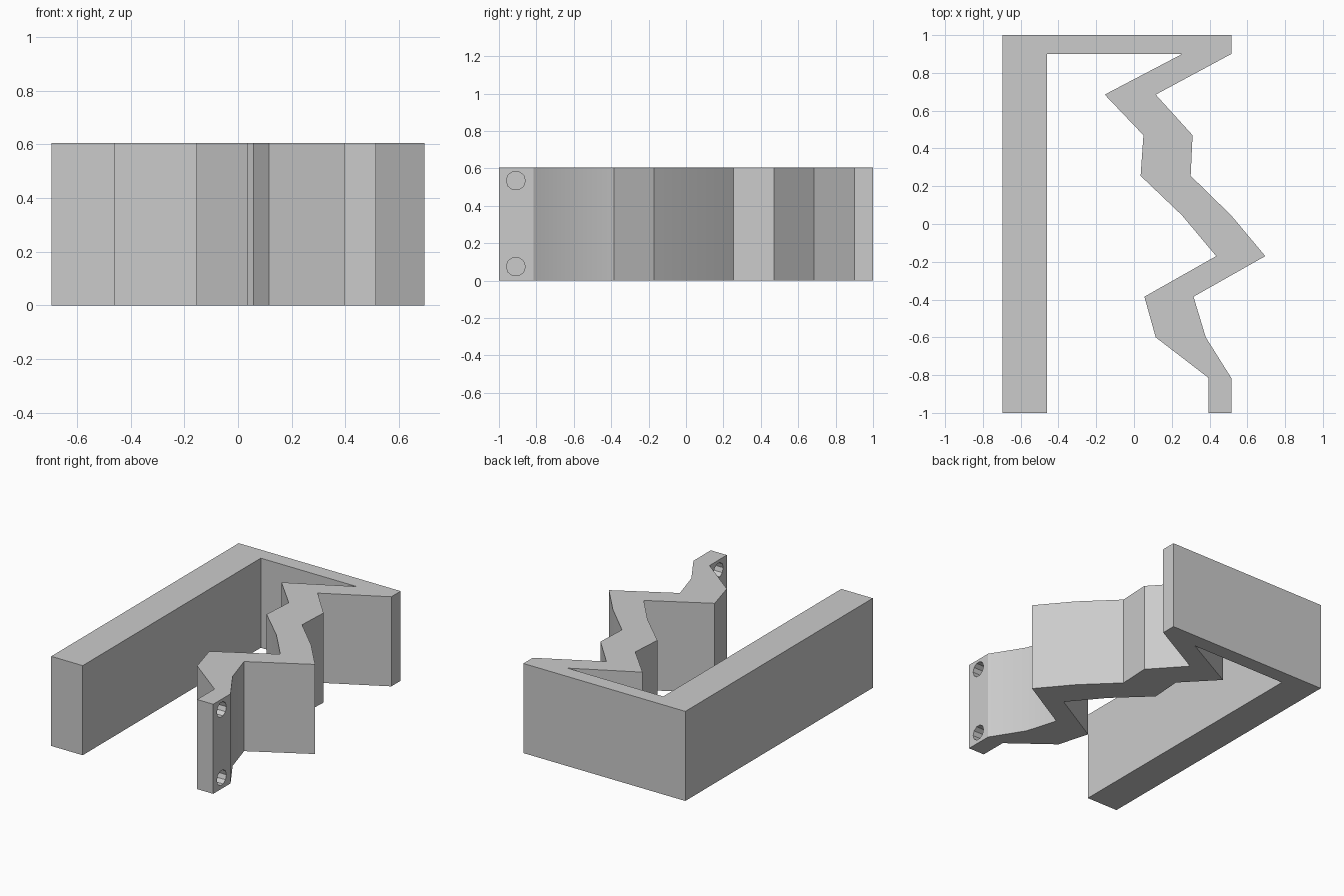
import bpy
import bmesh
import math

default = bpy.data.objects.get("Cube")
if default:
    bpy.data.objects.remove(default, do_unlink=True)

HEIGHT = 0.605

# Plain grey finish
grey = bpy.data.materials.new("grey")
grey.use_nodes = True
colour = (0.6, 0.6, 0.6, 1)
grey.diffuse_color = colour
grey.node_tree.nodes["Principled BSDF"].inputs["Base Color"].default_value = colour

# Straight wall and back bar, then the zigzag arm's outer and inner edges
wall = [(0.255, 0.9), (-0.46, 0.9), (-0.46, -1), (-0.695, -1), (-0.695, 1), (0.515, 1)]
outer = [(0.515, 0.9), (0.115, 0.685), (0.31, 0.47), (0.3, 0.255), (0.515, 0.045),
         (0.695, -0.17), (0.315, -0.385), (0.38, -0.6), (0.515, -0.815), (0.515, -1)]
inner = [(0.395, -1), (0.395, -0.815), (0.115, -0.6), (0.055, -0.385), (0.435, -0.17),
         (0.255, 0.045), (0.035, 0.255), (0.05, 0.47), (-0.155, 0.685)]


def extrude_outline(name, outline, height):
    bm = bmesh.new()
    base = bm.faces.new([bm.verts.new((x, y, 0)) for x, y in outline])
    top = bmesh.ops.extrude_face_region(bm, geom=[base])["geom"]
    bmesh.ops.translate(bm, vec=(0, 0, height),
                        verts=[v for v in top if isinstance(v, bmesh.types.BMVert)])
    bmesh.ops.recalc_face_normals(bm, faces=bm.faces)
    mesh = bpy.data.meshes.new(name)
    bm.to_mesh(mesh)
    bm.free()
    obj = bpy.data.objects.new(name, mesh)
    bpy.context.collection.objects.link(obj)
    return obj


bracket = extrude_outline("zigzag_bracket", wall + outer + inner, HEIGHT)
bracket.data.materials.append(grey)

# Screw holes through the end tab
for z in (0.075, HEIGHT - 0.07):
    bpy.ops.mesh.primitive_cylinder_add(vertices=10, radius=0.051, depth=0.3,
                                        location=(0.455, -0.91, z),
                                        rotation=(0, math.pi / 2, 0))
    cutter = bpy.context.object
    cutter.name = "hole_cutter"
    cutter.hide_render = True
    cutter.data.materials.append(grey)
    cut = bracket.modifiers.new("hole", 'BOOLEAN')
    cut.operation = 'DIFFERENCE'
    cut.solver = 'EXACT'
    cut.object = cutter
    bpy.context.view_layer.objects.active = bracket
    bpy.ops.object.modifier_apply(modifier=cut.name)
    bpy.data.objects.remove(cutter, do_unlink=True)

# Soften the shallow bends, keep the corners crisp
bpy.ops.object.select_all(action='DESELECT')
bracket.select_set(True)
bpy.context.view_layer.objects.active = bracket
bpy.ops.object.shade_smooth_by_angle(angle=math.radians(30))
